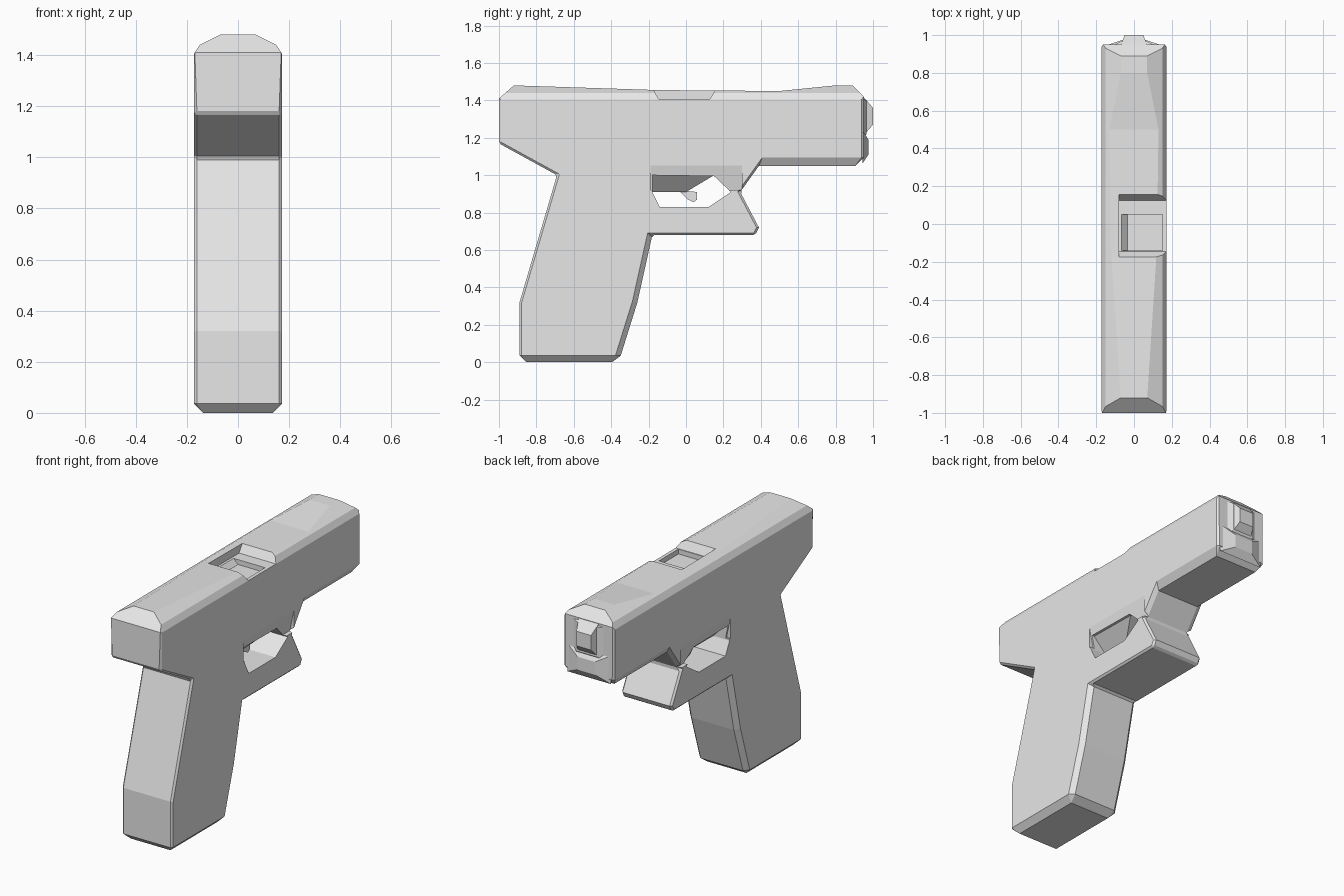
import bpy
import bmesh
from mathutils import Vector

cube = bpy.data.objects.get("Cube")
if cube:
    bpy.data.objects.remove(cube)

HALF = 0.172

grey = bpy.data.materials.new("light grey")
grey.use_nodes = True
grey.diffuse_color = (0.8, 0.8, 0.8, 1)
grey.node_tree.nodes["Principled BSDF"].inputs["Base Color"].default_value = (0.8, 0.8, 0.8, 1)


def make_object(name, bm):
    bmesh.ops.recalc_face_normals(bm, faces=bm.faces)
    mesh = bpy.data.meshes.new(name)
    bm.to_mesh(mesh)
    bm.free()
    mesh.materials.append(grey)
    obj = bpy.data.objects.new(name, mesh)
    bpy.context.collection.objects.link(obj)
    return obj


def loft(ring_a, ring_b):
    """Closed solid between two matching rings of points."""
    bm = bmesh.new()
    a = [bm.verts.new(p) for p in ring_a]
    b = [bm.verts.new(p) for p in ring_b]
    bm.faces.new(a)
    bm.faces.new(b[::-1])
    for i in range(len(a)):
        j = (i + 1) % len(a)
        bm.faces.new((a[i], b[i], b[j], a[j]))
    bmesh.ops.recalc_face_normals(bm, faces=bm.faces)
    return bm


def side_prism(profile, x0, x1):
    """Side profile of (y, z) points pushed through x."""
    return loft([(x0, y, z) for y, z in profile], [(x1, y, z) for y, z in profile])


def rect_y(half, y, z0, z1):
    return [(-half, y, z0), (half, y, z0), (half, y, z1), (-half, y, z1)]


def apply_modifier(obj, mod):
    bpy.context.view_layer.objects.active = obj
    bpy.ops.object.modifier_apply(modifier=mod.name)


def cut(obj, bm):
    cutter = make_object("cutter", bm)
    cutter.hide_render = True
    mod = obj.modifiers.new("cut", "BOOLEAN")
    mod.operation = "DIFFERENCE"
    mod.solver = "EXACT"
    mod.object = cutter
    apply_modifier(obj, mod)
    bpy.data.objects.remove(cutter)


# Slide, frame, grip and guard in one silhouette
outline = [(-1, 1.17), (-0.69, 1), (-0.89, 0.32), (-0.89, 0), (-0.36, 0), (-0.26, 0.32),
           (-0.18, 0.68), (0.37, 0.68), (0.39, 0.72), (0.29, 0.91), (0.39, 1.05),
           (0.95, 1.05), (0.95, 1.42), (0.89, 1.48), (0.8, 1.48), (0.5, 1.45),
           (-0.15, 1.455), (-0.92, 1.48), (-1, 1.41)]
bm = side_prism(outline, -HALF, HALF)

# Sloped shoulders along the top of the slide
for side in (-1, 1):
    for point, normal in (((0.07, 1.48), (0.04, 0.08)), ((0.15, 1.44), (0.035, 0.022))):
        result = bmesh.ops.bisect_plane(
            bm, geom=bm.verts[:] + bm.edges[:] + bm.faces[:],
            plane_co=(side * point[0], 0, point[1]),
            plane_no=Vector((side * normal[0], 0, normal[1])).normalized(), clear_outer=True)
        edges = [e for e in result["geom_cut"] if isinstance(e, bmesh.types.BMEdge)]
        bmesh.ops.contextual_create(bm, geom=edges)
bmesh.ops.recalc_face_normals(bm, faces=bm.faces)

# Rim chamfers: wide under the muzzle, the grip base and the front strap
weights = bm.edges.layers.float.new("bevel_weight_edge")
for e in bm.edges:
    if len(e.link_faces) != 2 or e.calc_face_angle() < 1:
        continue
    if all(abs(v.co.x) > HALF - 0.001 for v in e.verts):
        mid = (e.verts[0].co + e.verts[1].co) / 2
        dust_cover = mid.y > 0.5 and mid.z < 1.06
        front_strap = -0.37 < mid.y < -0.2 and 0.01 < mid.z < 0.6
        base = mid.z < 0.01
        e[weights] = 1 if dust_cover else 0.8 if base else 0.6 if front_strap else 0.25
body = make_object("pistol_body", bm)
bevel = body.modifiers.new("chamfer", "BEVEL")
bevel.limit_method = "WEIGHT"
bevel.width = 0.045
bevel.segments = 1
bevel.use_clamp_overlap = False
apply_modifier(body, bevel)

# Trigger opening
cut(body, side_prism([(-0.18, 0.91), (-0.14, 0.83), (0.12, 0.83), (0.24, 0.91),
                      (0.15, 0.995), (-0.18, 1.0)], -0.3, 0.3))

# Slanted relief on both sides above the trigger
for s in (-1, 1):
    tri = [(s * 0.18, 1.09), (s * 0.18, 0.92), (s * 0.145, 0.92)]
    cut(body, loft([(x, -0.19, z) for x, z in tri], [(x, 0.3, z) for x, z in tri]))

# Ejection port, open to the left, with a deeper pocket
cut(body, side_prism([(-0.145, 1.405), (0.125, 1.405), (0.2, 1.52), (-0.21, 1.52)], -0.08, 0.3))
cut(body, loft([(-0.035, -0.14, 1.375), (0.15, -0.14, 1.375), (0.15, 0.05, 1.375), (-0.035, 0.05, 1.375)],
               [(-0.08, -0.14, 1.42), (0.15, -0.14, 1.42), (0.15, 0.05, 1.42), (-0.08, 0.05, 1.42)]))

# Trigger housing tapering down inside the opening
make_object("trigger_housing", loft(
    [(-0.15, -0.2, 1.005), (0.15, -0.2, 1.005), (0.15, 0.15, 1.0), (-0.15, 0.15, 1.0)],
    [(-0.06, -0.2, 0.91), (0.06, -0.2, 0.91), (0.06, 0.0, 0.91), (-0.06, 0.0, 0.91)]))
make_object("trigger", side_prism(
    [(-0.04, 0.92), (0.06, 0.91), (0.06, 0.87), (0.04, 0.855), (0.01, 0.87)], -0.04, 0.04))

# Barrel tip, its collar and the guide below it
make_object("barrel_collar", loft(rect_y(0.12, 0.94, 1.18, 1.41), rect_y(0.07, 0.965, 1.22, 1.4)))
make_object("barrel_tip", loft(rect_y(0.075, 0.93, 1.19, 1.44), rect_y(0.05, 1.0, 1.27, 1.36)))
make_object("recoil_guide", loft(rect_y(0.15, 0.945, 1.065, 1.24), rect_y(0.06, 0.975, 1.11, 1.19)))
